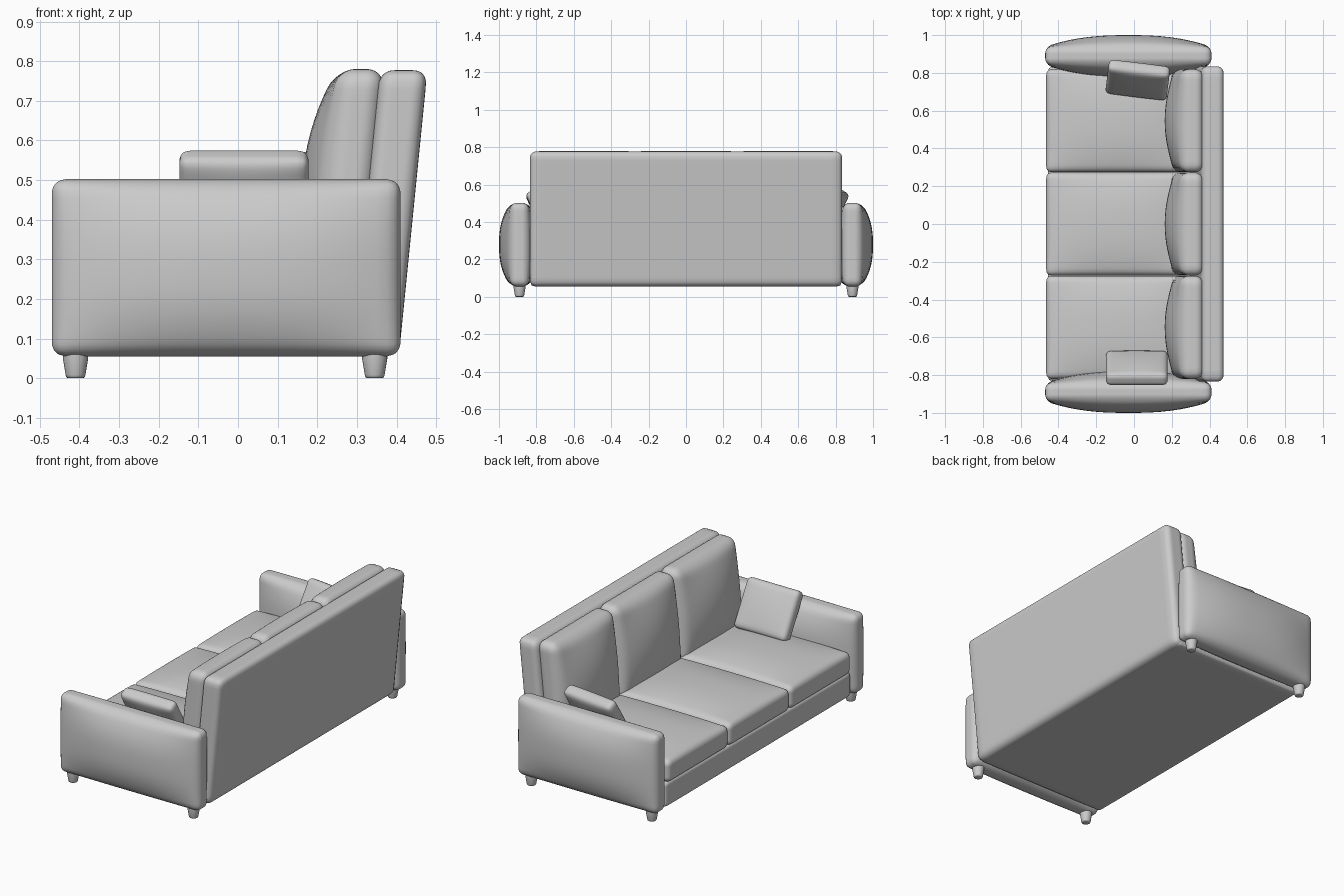
import bpy, bmesh
from math import sin, pi, radians
from mathutils import Matrix, Vector

if "Cube" in bpy.data.objects:
    bpy.data.objects.remove(bpy.data.objects["Cube"])


def cushion(name, lo, hi, r, puff=None, matrix=None, shear=0.0, cuts=23):
    """Rounded box from lo to hi; puff = (axis, low side, high side, power) swells faces."""
    lo, hi = Vector(lo), Vector(hi)
    c, h = (lo + hi) / 2, (hi - lo) / 2
    bm = bmesh.new()
    bmesh.ops.create_cube(bm, size=2)
    bmesh.ops.subdivide_edges(bm, edges=bm.edges[:], cuts=cuts, use_grid_fill=True)
    for v in bm.verts:
        p = Vector([sin(s * pi / 2) * k for s, k in zip(v.co, h)])
        inner = Vector([max(-(k - r), min(k - r, a)) for a, k in zip(p, h)])
        d = p - inner
        if d.length > 1e-9:
            p = inner + d.normalized() * r
        if puff:
            ax, neg, pos, power = puff
            f = 1.0
            for i in range(3):
                if i != ax:
                    f *= max(0.0, 1 - abs(p[i] / h[i]) ** power)
            p[ax] += (pos if p[ax] > 0 else neg) * f * p[ax] / h[ax]
        p.x += shear * p.z
        v.co = (matrix @ p if matrix else p) + c
    return finish(name, bm)


def finish(name, bm):
    bmesh.ops.recalc_face_normals(bm, faces=bm.faces[:])
    me = bpy.data.meshes.new(name)
    bm.to_mesh(me)
    bm.free()
    ob = bpy.data.objects.new(name, me)
    bpy.context.collection.objects.link(ob)
    for poly in me.polygons:
        poly.use_smooth = True
    return ob


def leg(name, x, y):
    """Tapered round foot turned from a short profile."""
    n = 24
    bm = bmesh.new()
    rings = []
    for rad, z in [(0.019, 0), (0.023, 0.002), (0.025, 0.008), (0.032, 0.05), (0.032, 0.075)]:
        ring = bmesh.ops.create_circle(bm, segments=n, radius=rad,
                                       matrix=Matrix.Translation((x, y, z)))["verts"]
        rings.append(ring)
    for a, b in zip(rings, rings[1:]):
        for i in range(n):
            j = (i + 1) % n
            bm.faces.new((a[i], a[j], b[j], b[i]))
    bm.faces.new(rings[0])
    bm.faces.new(rings[-1])
    ob = finish(name, bm)
    bpy.context.view_layer.objects.active = ob
    ob.select_set(True)
    bpy.ops.object.shade_smooth_by_angle(angle=radians(50))
    ob.select_set(False)


# base under the seat
cushion("base", (-0.455, -0.83, 0.055), (0.385, 0.83, 0.195), 0.02)

# leaning back panel
cushion("back_panel", (0.322, -0.835, 0.055), (0.442, 0.835, 0.777), 0.035, shear=0.1)

# three seat cushions and three back cushions
for i, y in enumerate((-0.547, 0, 0.547)):
    cushion(f"seat_cushion_{i + 1}", (-0.465, y - 0.273, 0.19), (0.3, y + 0.273, 0.315),
            0.03, puff=(2, 0, 0.035, 2.5))
    cushion(f"back_cushion_{i + 1}", (0.225, y - 0.273, 0.27), (0.345, y + 0.273, 0.78),
            0.045, puff=(0, 0.06, 0, 2), shear=0.1)

# arms and legs on both sides
for side, s in (("right", -1), ("left", 1)):
    cushion(f"{side}_arm", (-0.47, s * 0.89 - 0.048, 0.055), (0.41, s * 0.89 + 0.048, 0.502),
            0.035, puff=(1, 0.062, 0.062, 2.5))
    leg(f"{side}_front_leg", -0.41, s * 0.89)
    leg(f"{side}_rear_leg", 0.345, s * 0.89)

# throw pillows leaning on the arms
for name, s, turn, x, z in (("right_pillow", -1, 0, 0.015, 0.447), ("left_pillow", 1, -7, 0.02, 0.445)):
    m = Matrix.Rotation(radians(turn), 3, "Z") @ Matrix.Rotation(radians(-30 * s), 3, "X")
    c, h = Vector((x, s * 0.762, z)), Vector((0.163, 0.035, 0.137))
    cushion(name, c - h, c + h, 0.025, puff=(1, 0.012, 0.012, 2), matrix=m, cuts=15)
